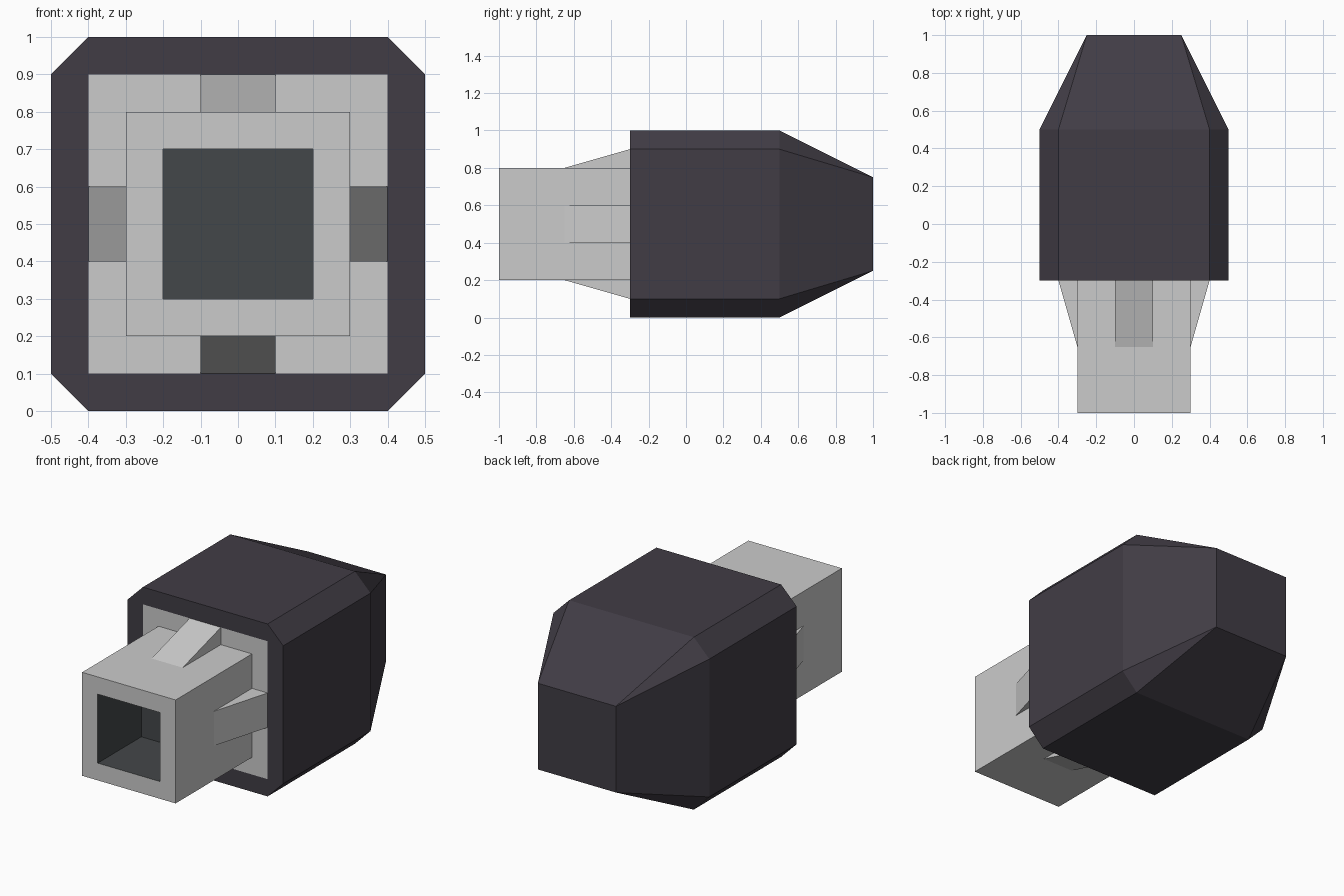
import bpy, bmesh, math
from mathutils import Matrix, Vector

if "Cube" in bpy.data.objects:
    bpy.data.objects.remove(bpy.data.objects["Cube"])

CENTRE = Vector((0, 0, 0.5))


def material(name, rgb):
    m = bpy.data.materials.new(name)
    m.diffuse_color = (*rgb, 1)
    m.use_nodes = True
    m.node_tree.nodes["Principled BSDF"].inputs["Base Color"].default_value = m.diffuse_color
    return m


def finish(bm, name, mat=None):
    bmesh.ops.remove_doubles(bm, verts=bm.verts, dist=1e-5)
    me = bpy.data.meshes.new(name)
    bm.to_mesh(me)
    bm.free()
    ob = bpy.data.objects.new(name, me)
    bpy.context.collection.objects.link(ob)
    if mat:
        me.materials.append(mat)
    return ob


def ring(bm, half, y, cut=0.0):
    """Square section with cut corners; a zero cut merges to a plain square."""
    pts = []
    for k in range(4):
        rot = Matrix.Rotation(-k * math.pi / 2, 3, 'Y')
        for x, z in ((-half + cut, -half), (half - cut, -half)):
            pts.append(bm.verts.new(rot @ Vector((x, y, z)) + CENTRE))
    return pts


def loft(name, sections, mat=None, cap_start=False, cap_end=False):
    bm = bmesh.new()
    rings = [ring(bm, *s) for s in sections]
    for a, b in zip(rings, rings[1:]):
        for i in range(8):
            j = (i + 1) % 8
            bm.faces.new((a[i], b[i], b[j], a[j]))
    if cap_start:
        bm.faces.new(rings[0])
    if cap_end:
        bm.faces.new(rings[-1][::-1])
    return finish(bm, name, mat)


dark = material("dark_casing", (0.053, 0.046, 0.06))
black = material("dark_socket", (0.057, 0.063, 0.067))

# Casing: front rim, chamfered block, tapered back
loft("casing", [(0.4, -0.3), (0.5, -0.3, 0.1), (0.5, 0.5, 0.1), (0.25, 1.0)],
     dark, cap_end=True)

# Square tube with the base plate set flush in the casing rim
loft("connector_tube", [(0.2, -1.0), (0.3, -1.0), (0.3, -0.3), (0.4, -0.3)])

# Dark recess inside the tube
loft("socket_recess", [(0.2, -0.6), (0.2, -1.0)], black, cap_start=True)

# Four wedge ribs around the tube
for k, side in enumerate(("top", "right", "bottom", "left")):
    rot = Matrix.Rotation(k * math.pi / 2, 3, 'Y')
    bm = bmesh.new()
    left, right = [[bm.verts.new(rot @ Vector((x, y, z)) + CENTRE)
                    for y, z in ((-0.65, 0.3), (-0.3, 0.4), (-0.3, 0.3))]
                   for x in (-0.1, 0.1)]
    bm.faces.new(left)
    bm.faces.new(right)
    for i in range(3):
        j = (i + 1) % 3
        bm.faces.new((left[i], left[j], right[j], right[i]))
    bmesh.ops.recalc_face_normals(bm, faces=bm.faces)
    finish(bm, side + "_rib")
